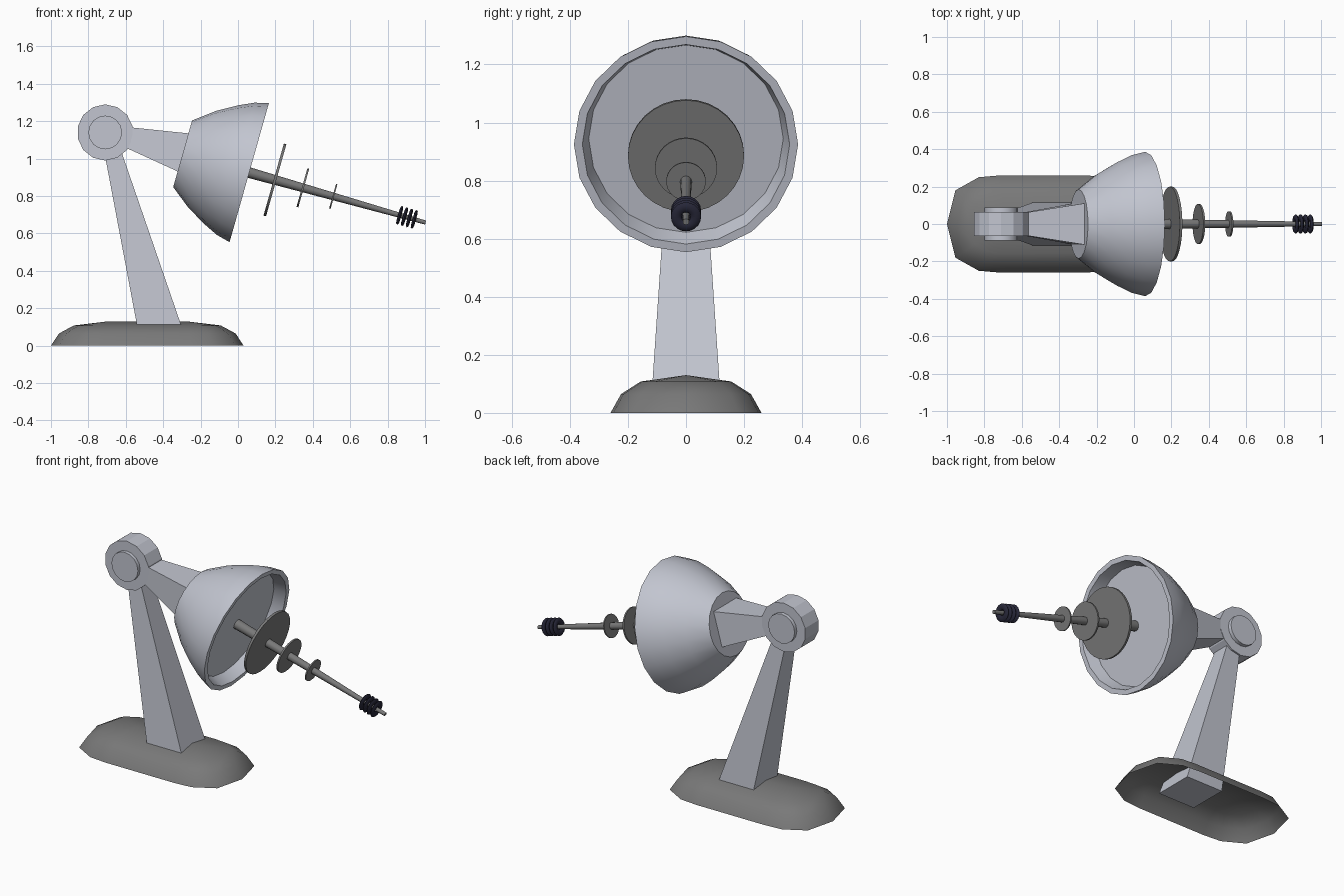
import bpy, bmesh, math
from mathutils import Matrix, Vector

if "Cube" in bpy.data.objects:
    bpy.data.objects.remove(bpy.data.objects["Cube"])


def material(name, rgb):
    m = bpy.data.materials.new(name)
    m.diffuse_color = (*rgb, 1)
    m.use_nodes = True
    m.node_tree.nodes["Principled BSDF"].inputs["Base Color"].default_value = m.diffuse_color
    return m


LIGHT = material("light grey", (0.54, 0.56, 0.63))
DARK = material("dark grey", (0.19, 0.19, 0.19))
BLACK = material("blue black", (0.02, 0.02, 0.04))


def finish(name, bm, mat, smooth=None, normals=True):
    if normals:
        bmesh.ops.recalc_face_normals(bm, faces=bm.faces)
    me = bpy.data.meshes.new(name)
    bm.to_mesh(me)
    bm.free()
    me.materials.append(mat)
    ob = bpy.data.objects.new(name, me)
    bpy.context.collection.objects.link(ob)
    if smooth:
        bpy.ops.object.select_all(action='DESELECT')
        ob.select_set(True)
        bpy.context.view_layer.objects.active = ob
        bpy.ops.object.shade_smooth_by_angle(angle=math.radians(smooth))
    return ob


def lathe(name, profile, n, matrix, mat, smooth=35, phase=0.0, closed=False):
    """Spin (height, radius) points round local z, capping the ends."""
    bm = bmesh.new()
    rings = []
    for h, r in profile:
        rings.append([bm.verts.new(matrix @ Vector((
            r * math.cos(phase + math.tau * i / n),
            r * math.sin(phase + math.tau * i / n), h))) for i in range(n)])
    pairs = list(zip(rings, rings[1:]))
    if closed:
        pairs.append((rings[-1], rings[0]))
    for a, b in pairs:
        for i in range(n):
            j = (i + 1) % n
            bm.faces.new((a[i], a[j], b[j], b[i]))
    if not closed:
        bm.faces.new(rings[0])
        bm.faces.new(rings[-1])
    return finish(name, bm, mat, smooth)


def beam(name, end_a, end_b):
    """Tapered bar: each end is (x1, z1, x2, z2, half width)."""
    bm = bmesh.new()
    loops = []
    for x1, z1, x2, z2, w in (end_a, end_b):
        loops.append([bm.verts.new(p) for p in
                      ((x1, -w, z1), (x2, -w, z2), (x2, w, z2), (x1, w, z1))])
    a, b = loops
    bm.faces.new(a)
    bm.faces.new(b)
    for i in range(4):
        j = (i + 1) % 4
        bm.faces.new((a[i], a[j], b[j], b[i]))
    return finish(name, bm, LIGHT)


# Base: hollow rounded dome, open underneath
quarter = [(0.515, 0), (0.47, 0.18), (0.345, 0.25), (0.23, 0.26)]
outline = (quarter + [(-x, y) for x, y in reversed(quarter)]
           + [(-x, -y) for x, y in quarter[1:]]
           + [(x, -y) for x, y in reversed(quarter[1:])])
bm = bmesh.new()
rings = []
for f, z in ((1, 0), (0.86, 0.065), (0.6, 0.108), (0, 0.13)):
    rings.append([bm.verts.new((-0.485 + math.copysign(0.21 + f * (abs(x) - 0.21), x),
                                f * y, z)) for x, y in outline])
for a, b in zip(rings, rings[1:]):
    for i in range(len(outline)):
        j = (i + 1) % len(outline)
        bm.faces.new((a[i], a[j], b[j], b[i]))
bmesh.ops.remove_doubles(bm, verts=bm.verts, dist=0.0005)
bmesh.ops.recalc_face_normals(bm, faces=bm.faces)
if sum(f.normal.z for f in bm.faces) < 0:
    bmesh.ops.reverse_faces(bm, faces=bm.faces)
finish("base", bm, DARK, 60, normals=False)

# Column, hinge and arm
beam("column", (-0.527, 0.04, -0.28, 0.04, 0.12), (-0.727, 1.1, -0.645, 1.1, 0.048))
beam("arm", (-0.68, 1.178, -0.68, 1.095, 0.045), (-0.255, 1.134, -0.315, 0.928, 0.112))
hinge = Matrix.Translation((-0.71, 0, 1.14)) @ Matrix.Rotation(math.pi / 2, 4, 'X')
lathe("hinge", [(-0.065, 0.15), (0.065, 0.15)], 14, hinge, LIGHT, 20, math.pi / 2)
lathe("hinge_pin", [(-0.087, 0.09), (0.087, 0.09)], 16, hinge, LIGHT, 30)

# Dish: bowl with a recessed flat face, tilted down along its axis
axis = Matrix.Translation((0.06, 0, 0.925)) @ Matrix.Rotation(math.radians(105.8), 4, 'Y')
lathe("dish", [(-0.37, 0.185), (-0.263, 0.268), (-0.156, 0.33), (-0.074, 0.368),
               (0, 0.386), (0, 0.357), (-0.07, 0.335)], 20, axis, LIGHT)

# Antenna rod with three discs
lathe("rod", [(-0.08, 0.03), (0.98, 0.011)], 12, axis, DARK)
for i, (s, r, t) in enumerate(((0.143, 0.2, 0.007), (0.298, 0.107, 0.005),
                               (0.467, 0.068, 0.004))):
    lathe(f"disc_{i + 1}", [(s - t, r), (s + t, r)], 32, axis, DARK)

# Coil rings near the tip
for i in range(4):
    s = 0.836 + 0.027 * i
    lathe(f"coil_ring_{i + 1}",
          [(s + 0.009 * math.sin(math.tau * k / 8),
            0.034 + 0.018 * math.cos(math.tau * k / 8)) for k in range(8)],
          20, axis, BLACK, 50, closed=True)
